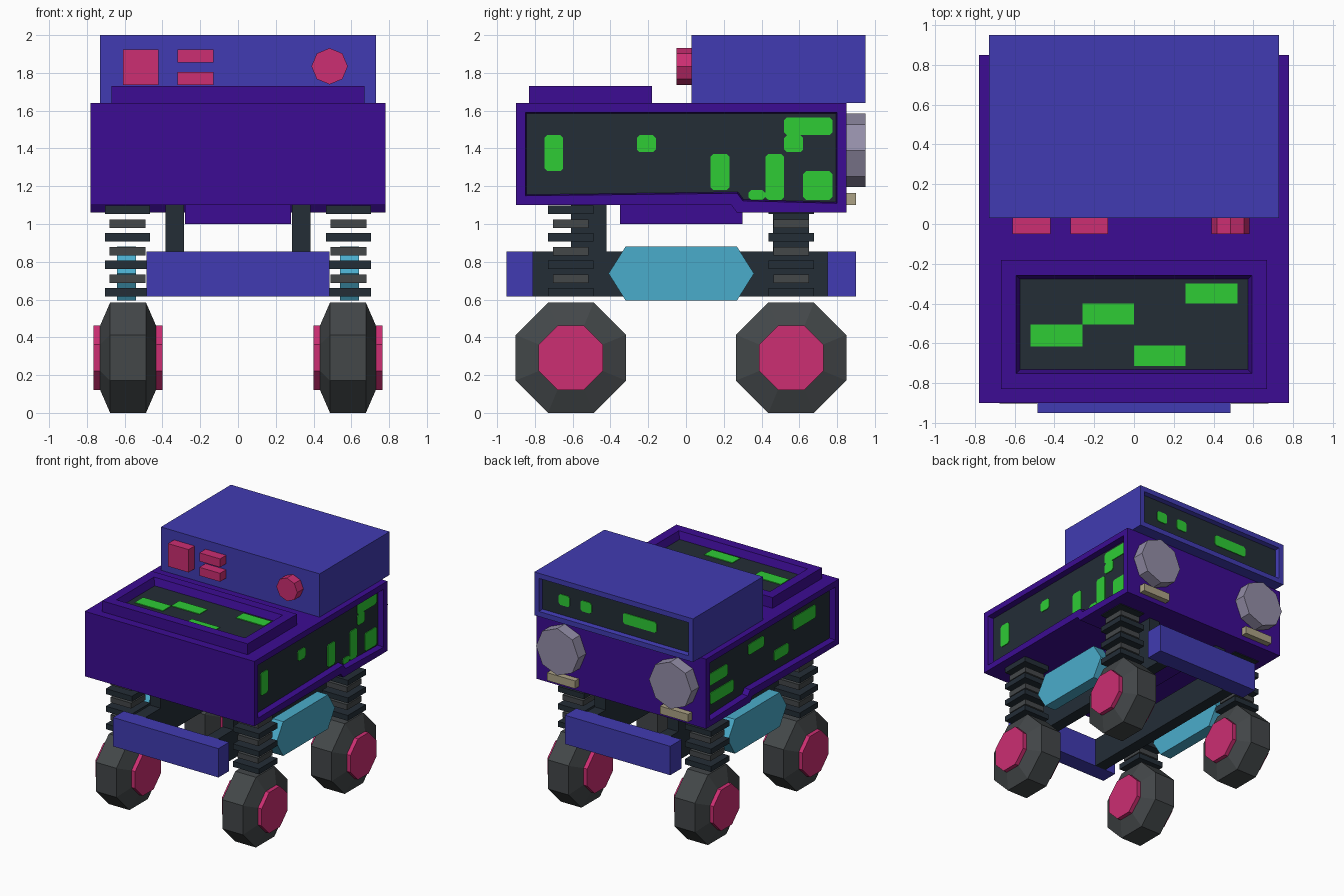
import bpy, bmesh, math
from mathutils import Vector

if "Cube" in bpy.data.objects:
    bpy.data.objects.remove(bpy.data.objects["Cube"])


def srgb(r, g, b):
    f = lambda c: c / 12.92 if c <= 0.04045 else ((c + 0.055) / 1.055) ** 2.4
    return (f(r / 255), f(g / 255), f(b / 255), 1)


COLOURS = {
    "blue": (65, 59, 178), "purple": (60, 12, 147), "dark_slate": (35, 45, 54),
    "tyre_grey": (67, 71, 73), "pink": (204, 46, 114), "cyan": (74, 172, 203),
    "green": (46, 204, 53), "lamp_grey": (148, 142, 168), "beige": (172, 162, 134),
}
MATS = {}
for name, rgb in COLOURS.items():
    MATS[name] = bpy.data.materials.new(name)
    MATS[name].diffuse_color = srgb(*rgb)


def finish(bm, name, *colours):
    me = bpy.data.meshes.new(name)
    bm.to_mesh(me)
    bm.free()
    for c in colours:
        me.materials.append(MATS[c])
    ob = bpy.data.objects.new(name, me)
    bpy.context.collection.objects.link(ob)
    return ob


def place(axis, u, v, w):
    """Profile point (u, v) at depth w along the axis."""
    return {"x": (w, u, v), "y": (u, w, v), "z": (u, v, w)}[axis]


def loft(bm, axis, rings):
    """Skin a list of (points, depth) rings and cap the ends."""
    rows = [[bm.verts.new(place(axis, u, v, w)) for u, v in pts] for pts, w in rings]
    n = len(rows[0])
    for a, b in zip(rows, rows[1:]):
        for i in range(n):
            bm.faces.new((a[i], a[(i + 1) % n], b[(i + 1) % n], b[i]))
    bm.faces.new(rows[0])
    bm.faces.new(rows[-1])
    bmesh.ops.recalc_face_normals(bm, faces=bm.faces)


def prism(name, colour, axis, pts, lo, hi, windows=(), frame=0.0, slope=0.0, depth=0.0):
    """Extruded profile; faces pointing along `windows` become recessed dark screens."""
    bm = bmesh.new()
    loft(bm, axis, [(pts, lo), (pts, hi)])
    for d in windows:
        face = [f for f in bm.faces if f.normal.dot(Vector(d)) > 0.99]
        bmesh.ops.inset_individual(bm, faces=face, thickness=frame)
        bmesh.ops.inset_individual(bm, faces=face, thickness=slope, depth=-depth)
        for f in face:
            f.material_index = 1
    return finish(bm, name, colour, "dark_slate")


def rect(u0, u1, v0, v1):
    return [(u0, v0), (u1, v0), (u1, v1), (u0, v1)]


def cut_rect(u0, u1, v0, v1, c=0.015):
    return [(u0 + c, v0), (u1 - c, v0), (u1, v0 + c), (u1, v1 - c),
            (u1 - c, v1), (u0 + c, v1), (u0, v1 - c), (u0, v0 + c)]


def box(name, colour, x0, x1, y0, y1, z0, z1):
    return prism(name, colour, "z", rect(x0, x1, y0, y1), z0, z1)


def octagon(u, v, r, turn=0.0):
    return [(u + r * math.cos(turn + i * math.pi / 4), v + r * math.sin(turn + i * math.pi / 4))
            for i in range(8)]


# Main body with a recessed screen on each side, stepped lower edge
prism("body", "purple", "x",
      [(-.90, 1.10), (.24, 1.10), (.27, 1.06), (.85, 1.06), (.85, 1.64), (-.90, 1.64)],
      -.78, .78, [(1, 0, 0), (-1, 0, 0)], .07, .008, .05)
box("belly", "purple", -.28, .28, -.35, .30, 1.00, 1.10)

# Raised deck with a recessed screen
prism("deck", "purple", "z", rect(-.67, .67, -.83, -.18), 1.64, 1.73, [(0, 0, 1)], .11, .028, .06)

# Head block with a recessed screen on the rear
prism("head", "blue", "y", rect(-.73, .73, 1.64, 2.0), .03, .95, [(0, 1, 0)], .06, .008, .04)

# Green screen patches
for r in [(-.75, -.65, 1.28, 1.47), (-.26, -.16, 1.38, 1.47), (.13, .23, 1.18, 1.37),
          (.33, .42, 1.128, 1.18), (.42, .52, 1.128, 1.37), (.52, .62, 1.38, 1.47),
          (.52, .775, 1.47, 1.565), (.62, .775, 1.128, 1.28)]:
    prism("right_patch", "green", "x", cut_rect(*r), .728, .736)
for r in [(-.66, -.36, 1.40, 1.51), (.02, .23, 1.42, 1.51), (-.30, -.11, 1.24, 1.33),
          (.50, .775, 1.36, 1.46), (.42, .73, 1.20, 1.30)]:
    prism("left_patch", "green", "x", cut_rect(*r), -.736, -.728)
for r in [(-.52, -.26, -.615, -.505), (-.26, 0, -.505, -.40),
          (0, .26, -.715, -.61), (.26, .52, -.40, -.30)]:
    prism("deck_patch", "green", "z", rect(*r), 1.668, 1.676)
for x0, x1 in [(.43, .53), (.23, .33), (-.37, -.06)]:
    prism("rear_patch", "green", "y", cut_rect(x0, x1, 1.77, 1.86), .908, .916)

# Controls on the front of the head
box("square_button", "pink", -.61, -.42, -.05, .03, 1.735, 1.925)
for z in (1.735, 1.855):
    box("bar_button", "pink", -.32, -.13, -.05, .03, z, z + .07)
prism("round_knob", "pink", "y", octagon(.485, 1.835, .096, math.pi / 2), -.05, .03)

# Chassis bumpers
box("front_bumper", "blue", -.485, .485, -.95, -.81, .615, .855)
box("rear_bumper", "blue", -.485, .485, .75, .90, .615, .855)

FLAT = math.pi / 8
APO = math.cos(FLAT)
for s in (-1, 1):
    # Rear lamps and small plates under them
    prism("lamp", "lamp_grey", "y", octagon(s * .52, 1.39, .195, math.pi / 2), .85, .95)
    box("lamp_plate", "beige", s * .52 - .13, s * .52 + .13, .85, .90, 1.10, 1.165)

    # Chassis rails, struts and side tanks
    box("rail", "dark_slate", s * .335 - .05, s * .335 + .05, -.81, .75, .615, .855)
    for y0, y1 in ((-.61, -.42), (.46, .65)):
        box("strut", "dark_slate", s * .335 - .05, s * .335 + .05, y0, y1, .855, 1.10)
    prism("side_tank", "cyan", "x",
          [(-.41, .738), (-.32, .595), (.27, .595), (.36, .738), (.27, .88), (-.32, .88)],
          s * .59 - .05, s * .59 + .05)

    for y in (-.61, .557):
        # Stacked spring plates, alternating wide and narrow
        for i in range(7):
            h, c = (.095, "tyre_grey") if i % 2 else (.12, "dark_slate")
            z = .615 + i * .073
            box("spring_plate", c, s * .585 - h, s * .585 + h, y - h, y + h, z, z + .045)

        # Octagonal tyre tapering outward, with hub through it
        x, z = s * .582, .292
        tyre = bmesh.new()
        loft(tyre, "x", [(octagon(y, z, r / APO, FLAT), x + w) for r, w in
                         ((.17, -.148), (.292, -.095), (.292, .095), (.17, .148))])
        finish(tyre, "tyre", "tyre_grey")
        prism("hub", "pink", "x", octagon(y, z, .17 / APO, FLAT), x - .182, x + .182)

for m in bpy.data.materials:
    if m.users and not m.is_grease_pencil:
        m.use_nodes = True
        m.node_tree.nodes["Principled BSDF"].inputs["Base Color"].default_value = m.diffuse_color
